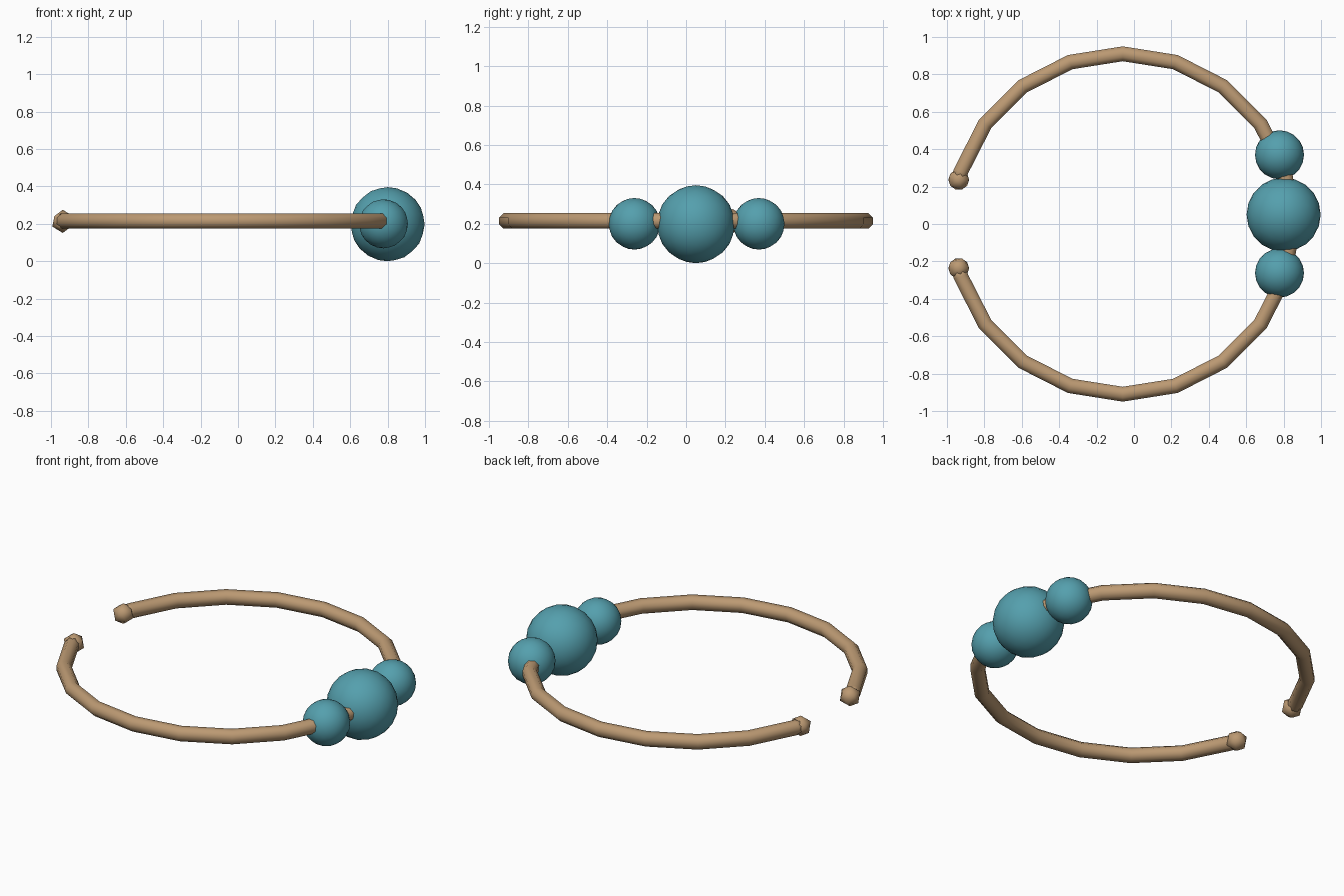
import bpy, bmesh, math
from mathutils import Vector, Matrix

default = bpy.data.objects.get("Cube")
if default:
    bpy.data.objects.remove(default)


def material(name, rgb):
    m = bpy.data.materials.new(name)
    m.use_nodes = True
    m.diffuse_color = (*rgb, 1)
    m.node_tree.nodes["Principled BSDF"].inputs["Base Color"].default_value = (*rgb, 1)
    return m


tan = material("warm tan", (0.50, 0.32, 0.17))
teal = material("teal", (0.09, 0.35, 0.42))


def make_object(name, bm, mat):
    mesh = bpy.data.meshes.new(name)
    bmesh.ops.recalc_face_normals(bm, faces=bm.faces)
    bm.to_mesh(mesh)
    bm.free()
    mesh.materials.append(mat)
    for p in mesh.polygons:
        p.use_smooth = True
    obj = bpy.data.objects.new(name, mesh)
    bpy.context.collection.objects.link(obj)
    return obj


def ball(name, centre, radius, level, mat, turn=0.0):
    bm = bmesh.new()
    place = Matrix.Translation(centre) @ Matrix.Rotation(turn, 4, 'Z')
    bmesh.ops.create_icosphere(bm, subdivisions=level, radius=radius, matrix=place)
    return make_object(name, bm, mat)


# Open band: octagonal tube swept round a twenty-sided arc
CENTRE = Vector((-0.06, 0, 0.215))
RING_R, TUBE_R, SIDES = 0.91, 0.043, 8
END = math.radians(164.5)
angles = [math.radians(18 * i) for i in range(-9, 10)]
angles = [-END] + angles + [END]

bm = bmesh.new()
loops = []
for a in angles:
    out = Vector((math.cos(a), math.sin(a), 0))
    loop = []
    for k in range(SIDES):
        t = 2 * math.pi * (k + 0.5) / SIDES
        loop.append(bm.verts.new(CENTRE + out * (RING_R + TUBE_R * math.cos(t))
                                 + Vector((0, 0, TUBE_R * math.sin(t)))))
    loops.append(loop)
for a, b in zip(loops, loops[1:]):
    for k in range(SIDES):
        n = (k + 1) % SIDES
        bm.faces.new((a[k], a[n], b[n], b[k]))
bm.faces.new(loops[0])
bm.faces.new(loops[-1])
make_object("open_band", bm, tan)

# Rounded tips on the two open ends
for side, s in (("left", 1), ("right", -1)):
    ball("end_knob_" + side, (-0.937, 0.237 * s, 0.213), 0.062, 1, tan)

# Row of beads opposite the opening
ball("large_bead", (0.8, 0.05, 0.198), 0.198, 3, teal)
ball("small_bead_back", (0.778, 0.37, 0.2), 0.131, 3, teal)
ball("small_bead_front", (0.778, -0.262, 0.2), 0.131, 3, teal)
